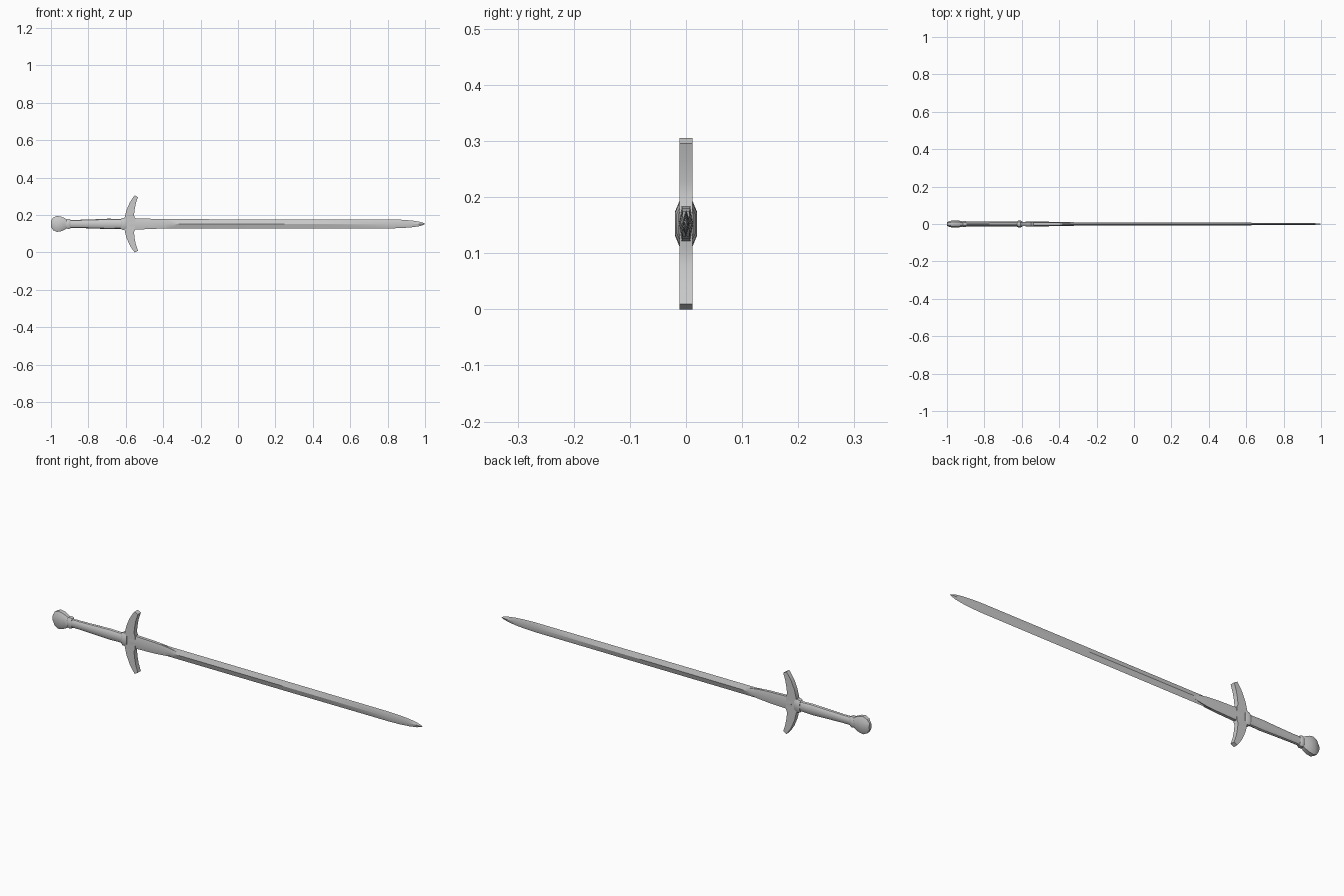
import bpy, bmesh, math

if "Cube" in bpy.data.objects:
    bpy.data.objects.remove(bpy.data.objects["Cube"])

ZC = 0.1525  # height of the sword's long axis


def finish(name, bm, angle):
    bmesh.ops.recalc_face_normals(bm, faces=bm.faces)
    me = bpy.data.meshes.new(name)
    bm.to_mesh(me)
    bm.free()
    ob = bpy.data.objects.new(name, me)
    bpy.context.collection.objects.link(ob)
    bpy.ops.object.select_all(action='DESELECT')
    ob.select_set(True)
    bpy.context.view_layer.objects.active = ob
    bpy.ops.object.shade_smooth_by_angle(angle=math.radians(angle))
    return ob


def loft(name, section, stations, angle=30):
    """Sweep a unit (y, z) section along x; stations are (x, half_y, half_z)."""
    bm = bmesh.new()
    rings = [[bm.verts.new((x, y * hy, ZC + z * hz)) for y, z in section]
             for x, hy, hz in stations]
    n = len(section)
    for a, b in zip(rings, rings[1:]):
        for i in range(n):
            j = (i + 1) % n
            bm.faces.new((a[i], a[j], b[j], b[i]))
    bm.faces.new(rings[0])
    bm.faces.new(rings[-1])
    return finish(name, bm, angle)


def ngon(n):
    return [(math.cos(math.tau * i / n), math.sin(math.tau * i / n)) for i in range(n)]


diamond = ngon(4)
hexagon = [(1, 0), (0.6, 1), (-0.6, 1), (-1, 0), (-0.6, -1), (0.6, -1)]
bevelled = [(1, 0.5), (0.55, 1), (-0.55, 1), (-1, 0.5),
            (-1, -0.5), (-0.55, -1), (0.55, -1), (1, -0.5)]

# Blade: diamond section with a rounded tip
loft("blade", diamond, [
    (-0.58, 0.009, 0.025), (-0.3, 0.009, 0.025), (0.4, 0.0075, 0.0245),
    (0.82, 0.006, 0.024), (0.88, 0.0055, 0.022), (0.93, 0.005, 0.018),
    (0.97, 0.004, 0.012), (0.99, 0.003, 0.006), (1.0, 0.001, 0.001)])

# Pointed sleeve over the blade root
loft("blade_sleeve", hexagon, [
    (-0.58, 0.0135, 0.032), (-0.53, 0.0125, 0.0295), (-0.45, 0.012, 0.027),
    (-0.39, 0.011, 0.0225), (-0.345, 0.01, 0.015), (-0.3, 0.0088, 0.0015)])

# Crossguard: curved half profile (x, z), mirrored and extruded
half = [(-0.607, 0.03), (-0.597, 0.072), (-0.58, 0.112), (-0.563, 0.139),
        (-0.552, 0.1525), (-0.535, 0.143), (-0.546, 0.11), (-0.553, 0.075),
        (-0.556, 0.045), (-0.55, 0.03)]
outline = half + [(x, -z) for x, z in reversed(half)]
bm = bmesh.new()
face = bm.faces.new([bm.verts.new((x, -0.0115, ZC + z)) for x, z in outline])
ext = bmesh.ops.extrude_face_region(bm, geom=[face])
bmesh.ops.translate(bm, vec=(0, 0.023, 0),
                    verts=[v for v in ext["geom"] if isinstance(v, bmesh.types.BMVert)])
finish("crossguard", bm, 30)

# Grip with a gentle swell towards the guard
loft("grip", ngon(12), [
    (-0.92, 0.0125, 0.022), (-0.85, 0.0125, 0.022), (-0.76, 0.0135, 0.025),
    (-0.69, 0.014, 0.028), (-0.64, 0.0135, 0.026), (-0.6, 0.0145, 0.029)])

# Collars at both ends of the grip
loft("guard_collar", bevelled, [
    (-0.626, 0.014, 0.027), (-0.62, 0.0175, 0.031),
    (-0.605, 0.0175, 0.032), (-0.595, 0.0135, 0.032)])
loft("pommel_collar", bevelled, [
    (-0.918, 0.014, 0.023), (-0.912, 0.016, 0.026),
    (-0.902, 0.016, 0.026), (-0.895, 0.0125, 0.023)])

# Faceted pommel
loft("pommel", bevelled, [
    (-1.0, 0.009, 0.016), (-0.988, 0.015, 0.034), (-0.968, 0.0195, 0.043),
    (-0.945, 0.0195, 0.039), (-0.925, 0.016, 0.03), (-0.912, 0.013, 0.022)], angle=25)
